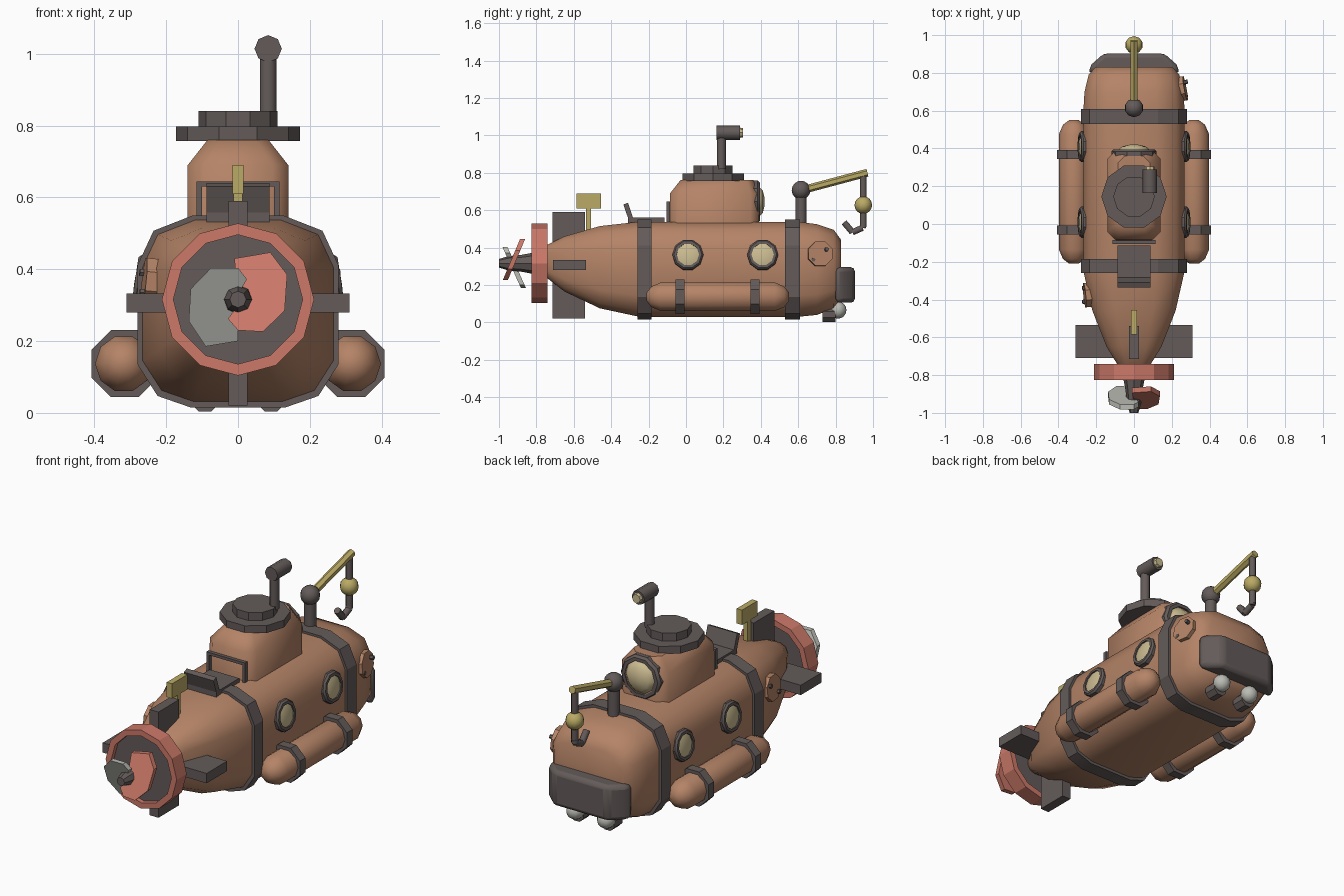
import bpy, bmesh, math
from mathutils import Vector, Matrix

if "Cube" in bpy.data.objects:
    bpy.data.objects.remove(bpy.data.objects["Cube"])


def material(name, rgb):
    m = bpy.data.materials.new(name)
    m.use_nodes = True
    m.diffuse_color = (*rgb, 1)
    m.node_tree.nodes["Principled BSDF"].inputs["Base Color"].default_value = (*rgb, 1)
    return m


COPPER = material("copper brown", (0.46, 0.23, 0.135))
IRON = material("dark iron", (0.125, 0.105, 0.1))
RED = material("faded red", (0.6, 0.19, 0.14))
BRASS = material("brass", (0.49, 0.4, 0.13))
GLASS = material("cream glass", (0.6, 0.5, 0.28))
PALE = material("pale grey", (0.5, 0.5, 0.46))


def finish(name, bm, mat, angle=30, bevel=0):
    bmesh.ops.recalc_face_normals(bm, faces=bm.faces)
    me = bpy.data.meshes.new(name)
    bm.to_mesh(me)
    bm.free()
    me.materials.append(mat)
    ob = bpy.data.objects.new(name, me)
    bpy.context.collection.objects.link(ob)
    if bevel:
        mod = ob.modifiers.new("Bevel", "BEVEL")
        mod.width, mod.segments = bevel, 2
    bpy.ops.object.select_all(action="DESELECT")
    ob.select_set(True)
    bpy.context.view_layer.objects.active = ob
    bpy.ops.object.shade_smooth_by_angle(angle=math.radians(angle))
    return ob


def loft(name, rings, mat, angle=30, closed=False, bevel=0):
    """Skin a list of point rings, capped at both ends unless closed on itself."""
    bm = bmesh.new()
    vs = [[bm.verts.new(p) for p in ring] for ring in rings]
    n = len(vs[0])
    pairs = list(zip(vs, vs[1:])) + ([(vs[-1], vs[0])] if closed else [])
    for a, b in pairs:
        for i in range(n):
            j = (i + 1) % n
            bm.faces.new((a[i], a[j], b[j], b[i]))
    if not closed:
        bm.faces.new(vs[0])
        bm.faces.new(vs[-1])
    return finish(name, bm, mat, angle, bevel)


def turned(name, origin, axis, profile, n, mat, angle=30, phase=0, closed=False):
    """Turn a profile of (distance along axis, radius) about an axis."""
    a, o = Vector(axis).normalized(), Vector(origin)
    up = Vector((0, 1, 0)) if abs(a.z) > 0.9 else Vector((0, 0, 1))
    u = up.cross(a).normalized()
    v = a.cross(u)
    turns = [phase + math.tau * i / n for i in range(n)]
    rings = [[o + a * t + (u * math.cos(k) + v * math.sin(k)) * r for k in turns]
             for t, r in profile]
    return loft(name, rings, mat, angle, closed)


def rod(name, p, q, r, mat, n=8):
    d = Vector(q) - Vector(p)
    return turned(name, p, d, [(0, r), (d.length, r)], n, mat, 50, math.pi / n)


def ball(name, loc, r, mat):
    bm = bmesh.new()
    bmesh.ops.create_uvsphere(bm, u_segments=10, v_segments=8, radius=r,
                              matrix=Matrix.Translation(loc))
    return finish(name, bm, mat, 60)


def box(name, x, y, z, mat, bevel=0):
    rings = [[(x[0], y[0], h), (x[1], y[0], h), (x[1], y[1], h), (x[0], y[1], h)] for h in z]
    return loft(name, rings, mat, 30, bevel=bevel)


# Hull: one rounded section swept through stations of (y, half width, bottom, top)
CORNERS = [(0.45, 1), (0.84, 0.84), (1, 0.48), (1, -0.55), (0.8, -0.88), (0.47, -1)]
SECTION = CORNERS + [(-x, z) for x, z in reversed(CORNERS)]


def station(y, w, lo, hi):
    mid, half = (lo + hi) / 2, (hi - lo) / 2
    return [(x * w, y, mid + z * half) for x, z in SECTION]


HULL = [(-0.78, 0.06, 0.26, 0.38), (-0.74, 0.09, 0.235, 0.415), (-0.65, 0.145, 0.165, 0.46),
        (-0.46, 0.22, 0.075, 0.515), (-0.25, 0.268, 0.03, 0.538), (0.6, 0.268, 0.03, 0.538),
        (0.7, 0.262, 0.04, 0.525), (0.79, 0.24, 0.075, 0.495), (0.83, 0.205, 0.13, 0.44)]
loft("hull", [station(*s) for s in HULL], COPPER, 50)
for label, y0, y1 in (("tail", -0.26, -0.185), ("nose", 0.53, 0.61)):
    loft(label + "_hull_band", [station(y, 0.28, 0.015, 0.55) for y in (y0, y1)], IRON, 20)

# Conning tower with a chamfered top
def tower_ring(z, w, y0, y1, c):
    return [(w, y0 + c, z), (w, y1 - c, z), (w - c, y1, z), (c - w, y1, z),
            (-w, y1 - c, z), (-w, y0 + c, z), (c - w, y0, z), (w - c, y0, z)]


loft("conning_tower", [tower_ring(0.5, 0.14, -0.09, 0.39, 0.045),
                       tower_ring(0.69, 0.14, -0.085, 0.39, 0.045),
                       tower_ring(0.76, 0.085, -0.03, 0.36, 0.035)], COPPER, 50)
turned("hatch_rim", (0, 0.145, 0.757), (0, 0, 1), [(0, 0.173), (0.04, 0.173)], 10, IRON)
turned("hatch_lid", (0, 0.145, 0.79), (0, 0, 1), [(0, 0.11), (0.05, 0.11)], 10, IRON)


def window(name, loc, axis, r, glass_r, depth, bulge):
    turned(name + "_frame", loc, axis, [(-0.02, r), (depth * 0.6, r), (depth, r * 0.9),
           (depth, glass_r), (-0.02, glass_r)], 10, IRON, closed=True)
    turned(name + "_glass", loc, axis, [(-0.02, glass_r), (depth * 0.7, glass_r),
           (depth * 0.7 + bulge * 0.7, glass_r * 0.7), (depth * 0.7 + bulge, glass_r * 0.2)],
           10, GLASS, 50)


window("tower_window", (0, 0.365, 0.645), (0, 1, 0), 0.12, 0.09, 0.03, 0.035)

# Periscope
rod("periscope_tube", (0.084, 0.19, 0.82), (0.084, 0.19, 1.0), 0.025, IRON)
turned("periscope_head", (0.084, 0.163, 1.014), (0, 1, 0), [(0, 0.038), (0.125, 0.038)], 8, IRON, 50)
turned("periscope_lens", (0.084, 0.285, 1.014), (0, 1, 0), [(0, 0.028), (0.02, 0.024)], 8, GLASS)

# Parts mirrored on both sides
for side, s in (("left", 1), ("right", -1)):
    for label, y in (("tail", 0.01), ("nose", 0.41)):
        window(f"{side}_{label}_porthole", (s * 0.264, y, 0.36), (s, 0, 0.15), 0.083, 0.06, 0.024, 0.008)
    # Side tank and its straps
    turned(side + "_tank", (s * 0.318, -0.21, 0.137), (0, 1, 0),
           [(0, 0.025), (0.025, 0.058), (0.075, 0.08), (0.685, 0.08), (0.735, 0.058), (0.76, 0.025)],
           10, COPPER, 60)
    for label, y in (("tail", -0.056), ("nose", 0.344)):
        turned(f"{side}_{label}_tank_strap", (s * 0.315, y, 0.137), (0, 1, 0),
               [(0, 0.101), (0.048, 0.101)], 8, IRON, phase=math.pi / 8)
    # Headlight under the nose
    turned(side + "_lamp_housing", (s * 0.092, 0.73, 0.043), (0, 1, 0),
           [(0, 0.043), (0.07, 0.043)], 8, IRON, phase=math.pi / 8)
    ball(side + "_lamp", (s * 0.092, 0.812, 0.066), 0.046, PALE)
    # Post of the grab rail behind the tower
    box(side + "_rail_post", sorted((s * 0.1, s * 0.115)), (-0.105, -0.085), (0.5, 0.64), IRON)

# Riveted repair patches, one on each side
for label, s, x, y in (("nose", 1, 0.25, 0.715), ("tail", -1, 0.24, -0.375)):
    axis = Vector((s, y * 0.25, 0.1))
    turned(label + "_patch", (s * x, y, 0.365), axis, [(-0.02, 0.07), (0.022, 0.07)], 8, COPPER,
           phase=math.pi / 8)
    for i, d in enumerate((-1, 1)):
        turned(f"{label}_patch_rivet_{i + 1}", (s * (x + 0.018), y + d * 0.036, 0.362 + d * 0.028),
               axis, [(-0.01, 0.012), (0.016, 0.011)], 6, IRON)

# Grab rail, deck step and tilted backrest
box("rail_bar", (-0.115, 0.115), (-0.105, -0.085), (0.63, 0.645), IRON)
box("deck_step", (-0.088, 0.088), (-0.31, -0.115), (0.53, 0.56), IRON)
loft("step_backrest", [[(x, -0.3, 0.53), (x, -0.275, 0.535), (x, -0.31, 0.64), (x, -0.335, 0.63)]
                       for x in (-0.088, 0.088)], IRON)

# Tail fins and brass rudder vane
box("vertical_fin", (-0.026, 0.026), (-0.715, -0.54), (0.02, 0.59), IRON)
box("horizontal_fin", (-0.31, 0.31), (-0.71, -0.535), (0.28, 0.333), IRON)
box("vane_post", (-0.013, 0.013), (-0.535, -0.507), (0.49, 0.62), BRASS)
box("vane", (-0.016, 0.016), (-0.585, -0.455), (0.61, 0.69), BRASS)

# Propeller shroud, backing disc and shaft
turned("shroud", (0, -0.825, 0.316), (0, 1, 0), [(0, 0.18), (0, 0.212), (0.085, 0.212), (0.085, 0.18)],
       12, RED, 20, closed=True)
turned("shroud_disc", (0, -0.8, 0.316), (0, 1, 0), [(0, 0.183), (0.045, 0.183)], 12, IRON)
turned("propeller_shaft", (0, -1, 0.316), (0, 1, 0),
       [(0, 0.023), (0.05, 0.038), (0.12, 0.045), (0.2, 0.06)], 8, IRON)

# Two pitched blades, each a half disc outline
BLADES = (("red", RED, 1, 0.42, 0.332, [(-0.01, 0.43), (0.09, 0.447), (0.137, 0.385), (0.13, 0.285),
                                         (0.07, 0.226), (0, 0.23), (-0.028, 0.262), (0, 0.3)]),
          ("pale", PALE, -1, -0.45, 0.3, [(0, 0.2), (-0.09, 0.185), (-0.137, 0.255), (-0.132, 0.345),
                                          (-0.075, 0.404), (0, 0.404), (0.025, 0.372), (0, 0.33)]))
for label, mat, s, pitch, mid, outline in BLADES:
    loft(label + "_propeller_blade", [[(x, y + pitch * (z - mid), z) for x, z in outline]
                                      for y in (-0.935, -0.908)], mat)

# Nose bumper
loft("nose_bumper", [[(-0.243, 0.8, z), (-0.225, 0.845, z), (-0.16, 0.903, z), (0.16, 0.903, z),
                      (0.225, 0.845, z), (0.243, 0.8, z)] for z in (0.105, 0.295)],
     IRON, 40, bevel=0.022)

# Deck crane with boom, weight and hook
rod("crane_post", (0, 0.615, 0.5), (0, 0.615, 0.7), 0.031, IRON)
ball("crane_joint", (0, 0.615, 0.707), 0.05, IRON)
rod("crane_boom", (0, 0.64, 0.712), (0, 0.97, 0.8), 0.021, BRASS, 6)
rod("crane_cable", (0, 0.948, 0.51), (0, 0.948, 0.79), 0.018, IRON)
ball("crane_weight", (0, 0.948, 0.627), 0.047, BRASS)
HOOK = [(0, 0.95, 0.53), (0, 0.944, 0.506), (0, 0.89, 0.482), (0, 0.845, 0.535)]
for i, (p, q) in enumerate(zip(HOOK, HOOK[1:])):
    rod(f"crane_hook_{i + 1}", p, q, 0.018, IRON)
